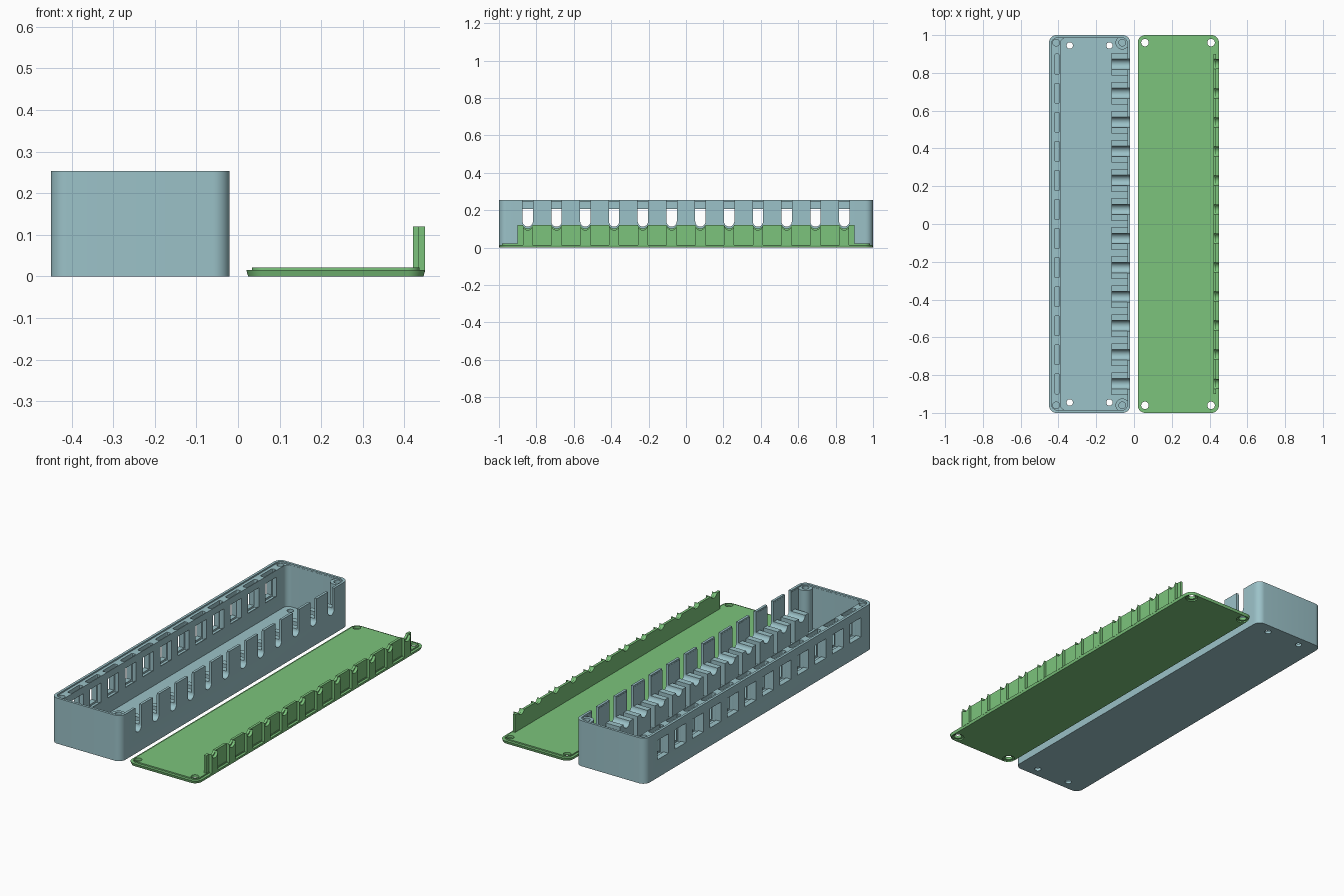
import bpy, bmesh, math

cube = bpy.data.objects.get("Cube")
if cube:
    bpy.data.objects.remove(cube, do_unlink=True)


def material(name, rgb):
    m = bpy.data.materials.new(name)
    m.use_nodes = True
    m.diffuse_color = (*rgb, 1)
    m.node_tree.nodes["Principled BSDF"].inputs["Base Color"].default_value = (*rgb, 1)
    return m


TEAL = material("pale teal", (0.33, 0.54, 0.58))
GREEN = material("leaf green", (0.20, 0.55, 0.20))


# ---- profiles -------------------------------------------------------
def rounded(x0, x1, y0, y1, r=0.0, steps=8):
    if r == 0:
        return [(x0, y0), (x1, y0), (x1, y1), (x0, y1)]
    corners = [(x1 - r, y1 - r), (x0 + r, y1 - r), (x0 + r, y0 + r), (x1 - r, y0 + r)]
    return [(cx + r * math.cos(a), cy + r * math.sin(a))
            for k, (cx, cy) in enumerate(corners)
            for a in [(k + i / steps) * math.pi / 2 for i in range(steps + 1)]]


def circle(x, y, r, n=24):
    return [(x + r * math.cos(2 * math.pi * i / n), y + r * math.sin(2 * math.pi * i / n))
            for i in range(n)]


def under_arc(y, z, r, n=16):
    return [(y - r * math.cos(math.pi * i / n), z - r * math.sin(math.pi * i / n))
            for i in range(n + 1)]


# ---- solids ---------------------------------------------------------
def solid(name, prisms, mat):
    """Each prism is (outline, axis, low, high); z prisms use x,y and x prisms use y,z."""
    bm = bmesh.new()
    for pts, axis, lo, hi in prisms:
        def place(p, h):
            return bm.verts.new((p[0], p[1], h) if axis == "z" else (h, p[0], p[1]))
        low = [place(p, lo) for p in pts]
        high = [place(p, hi) for p in pts]
        bm.faces.new(low)
        bm.faces.new(high)
        for i in range(len(pts)):
            j = (i + 1) % len(pts)
            bm.faces.new((low[i], low[j], high[j], high[i]))
    bmesh.ops.recalc_face_normals(bm, faces=bm.faces)
    mesh = bpy.data.meshes.new(name)
    bm.to_mesh(mesh)
    bm.free()
    mesh.materials.append(mat)
    ob = bpy.data.objects.new(name, mesh)
    bpy.context.collection.objects.link(ob)
    return ob


def activate(ob):
    bpy.ops.object.select_all(action="DESELECT")
    ob.select_set(True)
    bpy.context.view_layer.objects.active = ob


def combine(ob, prisms, operation="DIFFERENCE"):
    tool = solid("helper", prisms, ob.data.materials[0])
    tool.hide_render = True
    mod = ob.modifiers.new("boolean", "BOOLEAN")
    mod.operation, mod.solver, mod.object = operation, "EXACT", tool
    activate(ob)
    bpy.ops.object.modifier_apply(modifier=mod.name)
    bpy.data.objects.remove(tool, do_unlink=True)


def smooth(ob):
    activate(ob)
    bpy.ops.object.shade_smooth_by_angle(angle=math.radians(30))


H = 0.253
ENDS = (-0.96, 0.96)
PORTS = [(i - 5.5) * 0.1538 for i in range(12)]
R = 0.0275
CHANNEL = 0.1395

# ---- box ------------------------------------------------------------
box = solid("box_shell", [(rounded(-0.45, -0.02, -1, 1, 0.04), "z", 0, H)], TEAL)
combine(box, [(rounded(-0.39, -0.035, -0.985, 0.985, 0.03), "z", 0.015, H + 0.1)])

# screw bosses in the two corners of the slotted side
combine(box, [(circle(-0.062, y, 0.036), "z", 0.01, H - 0.001) for y in ENDS], "UNION")

# shallow rim that receives the lid
combine(box, [(rounded(-0.436, -0.034, -0.986, 0.986, 0.032), "z", H - 0.008, H + 0.1)])

# blind screw holes and through holes in the floor
combine(box, [(circle(x, y, 0.018), "z", 0.1, H + 0.1) for x in (-0.412, -0.062) for y in ENDS])
combine(box, [(circle(x, y, 0.017), "z", -0.1, 0.1) for x in (-0.34, -0.13) for y in (-0.945, 0.945)])

# cable slots, open at the top
combine(box, [(under_arc(y, CHANNEL, R) + [(y + R, H + 0.1), (y - R, H + 0.1)], "x", -0.055, 0.0)
              for y in PORTS])

# square windows and the grooves behind them
combine(box, [(rounded(y - 0.048, y + 0.048, 0.1, 0.207), "x", -0.5, -0.36) for y in PORTS])
combine(box, [(rounded(-0.42, -0.395, y - 0.053, y + 0.053, 0.006, 3), "z", 0.09, H + 0.1)
              for y in PORTS])
smooth(box)

# ---- cable cradles inside the slots ----------------------------------
cradles = []
for y in PORTS:
    outline = [(y - 0.06, 0.012), (y - 0.06, CHANNEL)] + under_arc(y, CHANNEL, R)
    outline += [(y + 0.06, CHANNEL), (y + 0.06, 0.012)]
    cradles.append((outline, "x", -0.12, -0.034))
smooth(solid("cable_cradles", cradles, TEAL))

# ---- lid ------------------------------------------------------------
lid = solid("lid_plate", [(rounded(0.02, 0.45, -1, 1, 0.04), "z", 0, 0.015)], GREEN)
combine(lid, [(rounded(0.034, 0.436, -0.985, 0.985, 0.03), "z", 0.01, 0.022)], "UNION")
holes = [(x, y) for x in (0.058, 0.408) for y in ENDS]
combine(lid, [(circle(x, y, 0.02), "z", -0.1, 0.1) for x, y in holes])
# counterbores for the screw heads
combine(lid, [(circle(x, y, 0.032), "z", -0.1, 0.007) for x, y in holes])

# bevelled lower edge
bm = bmesh.new()
bm.from_mesh(lid.data)
rim = [v for v in bm.verts if v.co.z < 0.001
       and all(math.hypot(v.co.x - x, v.co.y - y) > 0.034 for x, y in holes)]
for v in rim:
    v.co.x = 0.235 + (v.co.x - 0.235) * 0.98
    v.co.y *= 0.996
bm.to_mesh(lid.data)
bm.free()
smooth(lid)

# ---- comb on the lid: thin backing with a tongue for every slot -------
comb = solid("lid_comb_backing", [(rounded(-0.9, 0.9, 0.018, 0.12), "x", 0.42, 0.434)], GREEN)
combine(comb, [(circle(y, 0.131, 0.029), "x", 0.3, 0.6) for y in PORTS])
smooth(comb)

tongues = []
for y in PORTS:
    w = 0.0265
    outline = [(y - w, 0.012)] + under_arc(y, 0.12, w) + [(y + w, 0.012)]
    tongues.append((outline, "x", 0.43, 0.45))
smooth(solid("lid_comb_tongues", tongues, GREEN))
